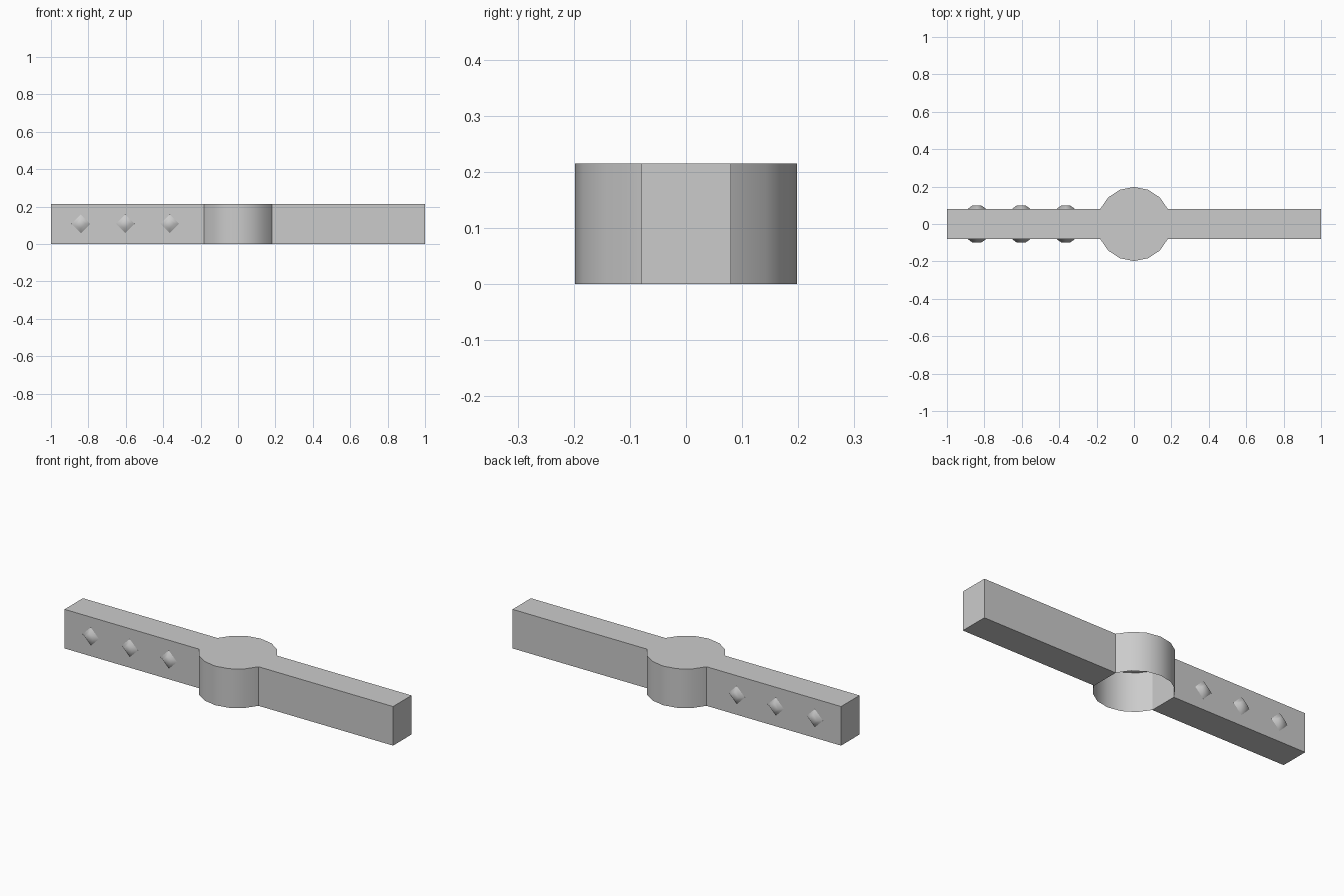
import bpy, bmesh
from math import atan2, cos, sin, pi, radians

if "Cube" in bpy.data.objects:
    bpy.data.objects.remove(bpy.data.objects["Cube"])

HEIGHT, HALF_W, RADIUS = 0.215, 0.08, 0.198
START = atan2(HALF_W, (RADIUS**2 - HALF_W**2) ** 0.5)
ARM_IN = RADIUS * cos(START)

grey = bpy.data.materials.new("plain grey")
grey.use_nodes = True
colour = (0.6, 0.6, 0.6, 1)
grey.diffuse_color = colour
grey.node_tree.nodes["Principled BSDF"].inputs["Base Color"].default_value = colour


def finish(name, bm, angle=None):
    mesh = bpy.data.meshes.new(name)
    bm.to_mesh(mesh)
    bm.free()
    mesh.materials.append(grey)
    obj = bpy.data.objects.new(name, mesh)
    bpy.context.collection.objects.link(obj)
    if angle:
        bpy.ops.object.select_all(action="DESELECT")
        obj.select_set(True)
        bpy.context.view_layer.objects.active = obj
        bpy.ops.object.shade_smooth_by_angle(angle=radians(angle))
    return obj


# Two square arms, each closed at the hub end
for name, side in (("left_arm", 1), ("right_arm", -1)):
    bm = bmesh.new()
    bmesh.ops.create_cube(bm, size=1)
    for v in bm.verts:
        v.co.x = side * (1 if v.co.x * side > 0 else ARM_IN)
        v.co.y *= 2 * HALF_W
        v.co.z = (v.co.z + 0.5) * HEIGHT
    finish(name, bm)

# Hollow hub: two curved walls under a flat top, open below
bm = bmesh.new()
STEPS = 6
rim = []
for half in (0, pi):
    pairs = []
    for i in range(STEPS + 1):
        a = half + START + (pi - 2 * START) * i / STEPS
        x, y = RADIUS * cos(a), RADIUS * sin(a)
        pairs.append((bm.verts.new((x, y, 0)), bm.verts.new((x, y, HEIGHT))))
    for (b0, t0), (b1, t1) in zip(pairs, pairs[1:]):
        bm.faces.new((b0, b1, t1, t0))
    rim += [top for bottom, top in pairs]
bm.faces.new(rim)
finish("hub", bm, 30)

# Raised diamond studs on both faces of the right arm
for side, label in ((-1, "front"), (1, "back")):
    for n, x in enumerate((-0.84, -0.603, -0.365), 1):
        bm = bmesh.new()
        base, top = [
            [bm.verts.new((x + r * cos(k * pi / 2), side * y, 0.108 + r * sin(k * pi / 2)))
             for k in range(4)]
            for r, y in ((0.05, HALF_W), (0.025, 0.098))
        ]
        for k in range(4):
            j = (k + 1) % 4
            bm.faces.new((base[k], base[j], top[j], top[k]))
        bm.faces.new(top)
        bmesh.ops.recalc_face_normals(bm, faces=bm.faces)
        finish(f"{label}_stud_{n}", bm, 80)
